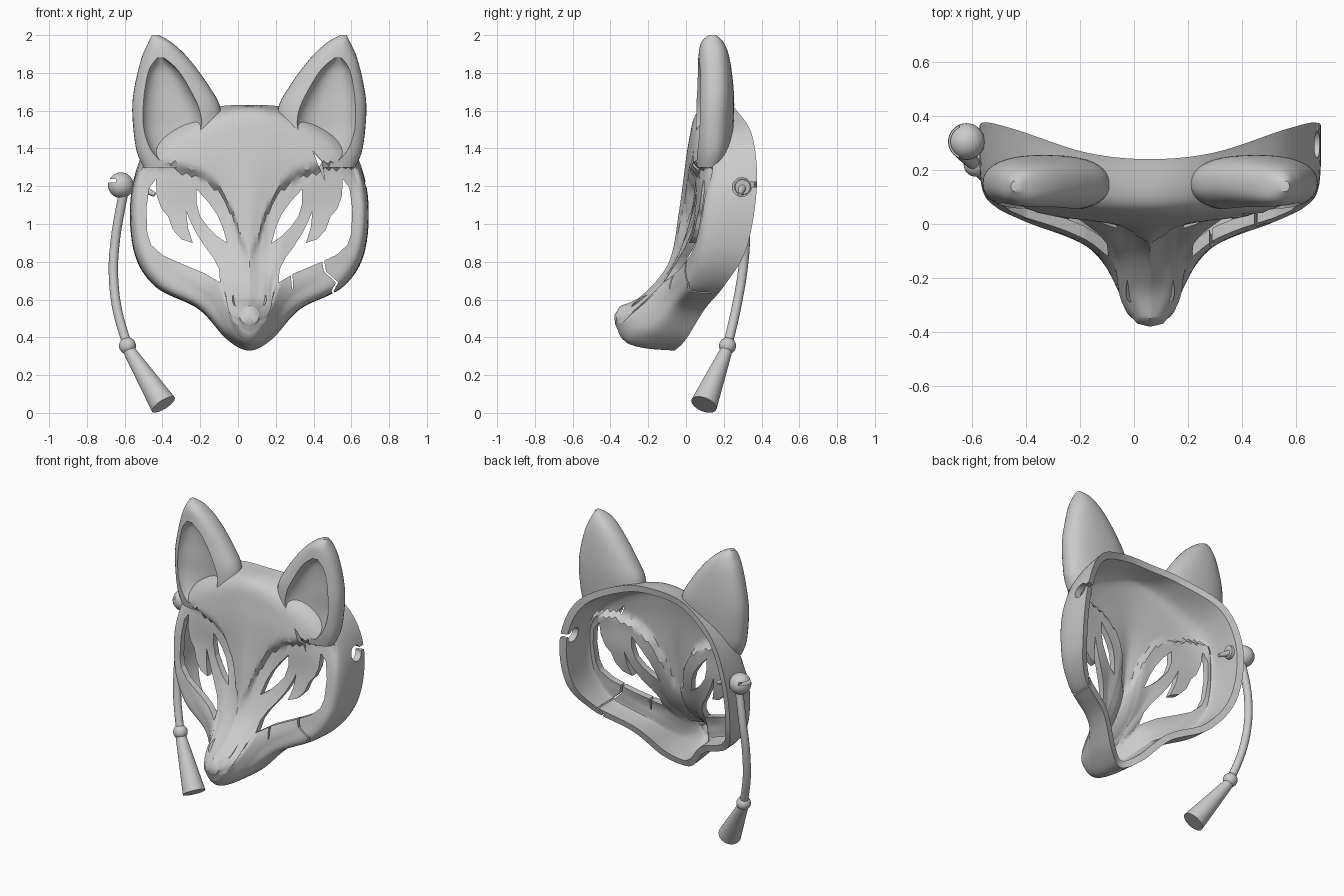
import bpy, bmesh, math
from mathutils import Vector

if "Cube" in bpy.data.objects:
    bpy.data.objects.remove(bpy.data.objects["Cube"])

CX = 0.06      # mask symmetry plane
WALL = 0.042   # shell thickness


def spline(pts, n, closed=False):
    """Catmull-Rom samples through points of any dimension."""
    p = [Vector(q) for q in pts]
    m = len(p)
    get = (lambda i: p[i % m]) if closed else (lambda i: p[max(0, min(m - 1, i))])
    out = []
    for i in range(m if closed else m - 1):
        a, b, c, d = get(i - 1), get(i), get(i + 1), get(i + 2)
        for k in range(n):
            t = k / n
            out.append(b + (c - a) * (0.5 * t) + (a * 2 - b * 5 + c * 4 - d) * (0.5 * t * t)
                       + (b * 3 - a - c * 3 + d) * (0.5 * t ** 3))
    return out if closed else out + [p[-1]]


def loft(name, rings, start=None, end=None):
    """Skin closed rings; close ends with a fan point or an n-gon."""
    bm = bmesh.new()
    rows = [[bm.verts.new(v) for v in r] for r in rings]
    n = len(rows[0])
    for r, s in zip(rows, rows[1:]):
        for i in range(n):
            bm.faces.new((r[i], r[(i + 1) % n], s[(i + 1) % n], s[i]))
    for row, tip in ((rows[0], start), (rows[-1], end)):
        if tip is None:
            bm.faces.new(row)
        else:
            t = bm.verts.new(tip)
            for i in range(n):
                bm.faces.new((row[i], row[(i + 1) % n], t))
    return finish(name, bm)


def finish(name, bm):
    bmesh.ops.recalc_face_normals(bm, faces=bm.faces)
    me = bpy.data.meshes.new(name)
    bm.to_mesh(me)
    bm.free()
    ob = bpy.data.objects.new(name, me)
    bpy.context.collection.objects.link(ob)
    return ob


def boolean(ob, other, op='DIFFERENCE'):
    before = ob.data.copy()
    for solver, own in (('EXACT', False), ('EXACT', True), ('FLOAT', False)):
        m = ob.modifiers.new("b", 'BOOLEAN')
        m.operation, m.object, m.solver, m.use_self = op, other, solver, own
        bpy.context.view_layer.objects.active = ob
        bpy.ops.object.modifier_apply(modifier=m.name)
        if len(ob.data.polygons) > 0.6 * len(before.polygons):
            break
        ob.data = before.copy()
    bpy.data.objects.remove(other)


def prism(pts, s=1, y0=-0.6, y1=0.2):
    """Front-view outline (offset from the symmetry plane, z) extruded along y."""
    return loft("cutter", [[(CX + s * u, y, z) for u, z in pts] for y in (y0, y1)])


def tube(name, a, b, r0, r1, n=32):
    a, b = Vector(a), Vector(b)
    q = (b - a).to_track_quat('Z', 'Y')
    ang = [2 * math.pi * i / n for i in range(n)]
    return loft(name, [[c + q @ Vector((r * math.cos(t), r * math.sin(t), 0)) for t in ang]
                       for c, r in ((a, r0), (b, r1))])


def ball(name, c, r):
    bm = bmesh.new()
    bmesh.ops.create_uvsphere(bm, u_segments=32, v_segments=16, radius=r)
    bmesh.ops.translate(bm, vec=c, verts=bm.verts)
    return finish(name, bm)


# mask cross-rings, right half from top centre to chin centre (offset, y, z)
RIM = [(0, .24, 1.63), (.24, .265, 1.605), (.5, .35, 1.47), (.62, .375, 1.2), (.615, .32, .87),
       (.5, .2, .67), (.27, .1, .55), (.12, 0, .39), (0, -.06, .33)]
SIDE = [(0, .07, 1.6), (.22, .08, 1.55), (.48, .12, 1.42), (.61, .14, 1.17), (.6, .1, .87),
        (.48, .03, .68), (.26, -.05, .56), (.12, -.16, .41), (0, -.2, .34)]
FACE = [(0, .015, 1.44), (.17, .02, 1.4), (.4, .035, 1.3), (.53, .06, 1.12), (.51, .04, .89),
        (.39, -.01, .74), (.21, -.1, .61), (.105, -.25, .43), (0, -.29, .36)]
BRIDGE = [(0, -.035, 1.08), (.07, -.02, 1.09), (.16, 0, 1.07), (.24, .01, 1.0), (.25, -.01, .88),
          (.21, -.06, .76), (.155, -.15, .64), (.09, -.3, .46), (0, -.33, .385)]
MUZZLE = [(0, -.09, .8), (.035, -.085, .8), (.08, -.09, .78), (.115, -.1, .75), (.13, -.12, .7),
          (.135, -.15, .66), (.12, -.2, .6), (.085, -.325, .48), (0, -.35, .41)]
SNOUT = [(0, -.23, .625), (.04, -.23, .62), (.07, -.235, .61), (.095, -.24, .59), (.105, -.25, .575),
         (.11, -.27, .55), (.1, -.3, .52), (.07, -.345, .47), (0, -.36, .435)]
TIP = [(0, -.35, .565), (.02, -.352, .56), (.035, -.355, .55), (.045, -.36, .535), (.05, -.365, .52),
       (.05, -.37, .505), (.045, -.372, .49), (.028, -.374, .475), (0, -.375, .47)]
keys = [spline(h + [(-u, y, z) for u, y, z in h[-2:0:-1]], 8, True)
        for h in (RIM, SIDE, FACE, BRIDGE, MUZZLE, SNOUT, TIP)]
rings = [list(r) for r in zip(*[spline(col, 9) for col in zip(*keys)])]
R, N = len(rings), len(rings[0])

BROW = [(0, .85), (.05, .93), (.08, 1.05), (.16, 1.2), (.26, 1.275), (.4, 1.315), (.54, 1.325), (.7, 1.32)]


def socket(v):
    """Depth of the sunken area beneath the brow ridge."""
    u = abs(v.x)
    for (a, za), (b, zb) in zip(BROW, BROW[1:]):
        if a <= u <= b:
            d = za + (zb - za) * (u - a) / (b - a) - v.z
            if d <= 0:
                return 0
            fade = max(0, 1 - d / .5) * min(1, u / .1) * max(0, min(1, (.62 - u) / .06))
            return .045 * min(1, d / .02) * fade * max(0, min(1, (.14 - v.y) / .04))
    return 0


outer, inner = [], []
for j in range(R):
    ro, ri = [], []
    for i in range(N):
        v = rings[j][i]
        du = rings[j][(i + 1) % N] - rings[j][i - 1]
        dv = rings[min(R - 1, j + 1)][i] - rings[max(0, j - 1)][i]
        nrm = dv.cross(du).normalized()
        push = Vector((CX, socket(v), 0))
        ro.append(v + push)
        ri.append(v - nrm * WALL + push)
    outer.append(ro)
    inner.append(ri)
mask = loft("fox_mask", outer, start=(CX, .16, 1.0), end=(CX, -.38, .515))
inner = [[v + Vector((0, .4, 0)) for v in inner[0]]] + inner[:44]
hollow = loft("hollow", inner, start=(CX, .75, 1.0), end=(CX, -.32, .52))


# ears: slices of (z, inner edge, outer edge, front y, back y)
def ear_loft(name, slices, s):
    rows = []
    for z, a, b, f, k in spline(slices, 5):
        row = []
        for i in range(40):
            t = 2 * math.pi * i / 40
            c, d = math.cos(t), math.sin(t)
            c, d = math.copysign(abs(c) ** .85, c), math.copysign(abs(d) ** .85, d)
            row.append((CX + s * ((a + b) / 2 + c * (b - a) / 2), (f + k) / 2 + d * (k - f) / 2, z))
        rows.append(row)
    return loft(name, rows)


EAR = [(1.3, .27, .56, .06, .2), (1.4, .17, .6, .045, .24), (1.6, .15, .62, .045, .255),
       (1.74, .22, .605, .055, .25), (1.88, .325, .57, .065, .23), (1.96, .41, .535, .08, .2),
       (2.0, .48, .515, .12, .16)]
CUP = [(1.34, .42, .48, -.06, .1), (1.4, .3, .53, -.08, .13), (1.5, .255, .565, -.08, .14),
       (1.6, .26, .57, -.08, .14), (1.72, .315, .56, -.08, .14), (1.82, .38, .535, -.07, .13),
       (1.88, .45, .49, -.04, .1)]
for s in (-1, 1):
    ear = ear_loft("ear", EAR, s)
    boolean(ear, ear_loft("cup", CUP, s))
    boolean(mask, ear, 'UNION')
boolean(mask, hollow)

# eye openings: large flame shape and slim upper crescent
EYE = [(.155, .69), (.16, .76), (.19, .82), (.235, .88), (.28, .95), (.315, 1.02), (.335, 1.07),
       (.325, .98), (.3, .9), (.36, .92), (.405, .97), (.43, 1.04), (.465, 1.08), (.49, 1.15),
       (.495, 1.24), (.53, 1.19), (.545, 1.08), (.54, .95), (.52, .89), (.46, .835), (.36, .79), (.24, .74)]
CRESCENT = [(.28, 1.185), (.22, 1.12), (.17, 1.05), (.14, .98), (.118, .9), (.17, .935), (.22, .985),
            (.26, 1.04), (.28, 1.11)]
for s in (-1, 1):
    boolean(mask, prism(EYE, s))
    boolean(mask, prism(CRESCENT, s))

# cracks on the right cheek and brow
w = .006
CRACK = [(.385, .84), (.4, .75), (.465, .69), (.44, .645), (.475, .59)]
boolean(mask, prism([(u - w, z) for u, z in CRACK] + [(u + w, z) for u, z in CRACK[::-1]], y1=.5))
boolean(mask, prism([(.215, .78), (.226, .655), (.232, .655), (.227, .78)]))
boolean(mask, prism([(.335, 1.39), (.385, 1.33), (.4, 1.23), (.37, 1.3)], y1=.08))

# broken cord hole on the right side
boolean(mask, tube("hole", (.55, .295, 1.195), (.85, .295, 1.195), .05, .05))
boolean(mask, loft("slot", [[(x, .3, 1.195), (x, .45, 1.195), (x, .45, 1.225), (x, .3, 1.22)] for x in (.55, .85)]))

# cord knot, inner stopper, hanging cord and tassel on the left
knot = ball("cord_knot", (-.62, .305, 1.205), .068)
boolean(knot, loft("slit", [[(-.75, y, 1.22), (-.645, y, 1.22), (-.645, y, 1.238), (-.75, y, 1.238)] for y in (.2, .4)]))
parts = [mask, knot,
         tube("stopper", (-.55, .3, 1.2), (-.5, .3, 1.195), .048, .04),
         tube("cord_end", (-.52, .3, 1.195), (-.44, .285, 1.155), .022, .012, 16),
         ball("tassel_bead", (-.585, .22, .355), .045),
         tube("tassel", (-.58, .215, .335), (-.395, .095, .044), .032, .071)]
path = spline([(-.605, .3, 1.17), (-.645, .315, .95), (-.66, .3, .75), (-.64, .265, .55), (-.585, .22, .355)], 8)
rows = []
for i, p in enumerate(path):
    q = (path[min(i + 1, len(path) - 1)] - path[max(i - 1, 0)]).to_track_quat('Z', 'Y')
    rows.append([p + q @ Vector((.025 * math.cos(k * math.pi / 8), .025 * math.sin(k * math.pi / 8), 0))
                 for k in range(16)])
parts.append(loft("cord", rows))

bpy.ops.object.select_all(action='DESELECT')
for ob in parts:
    ob.select_set(True)
bpy.context.view_layer.objects.active = mask
bpy.ops.object.shade_smooth_by_angle(angle=math.radians(35))
